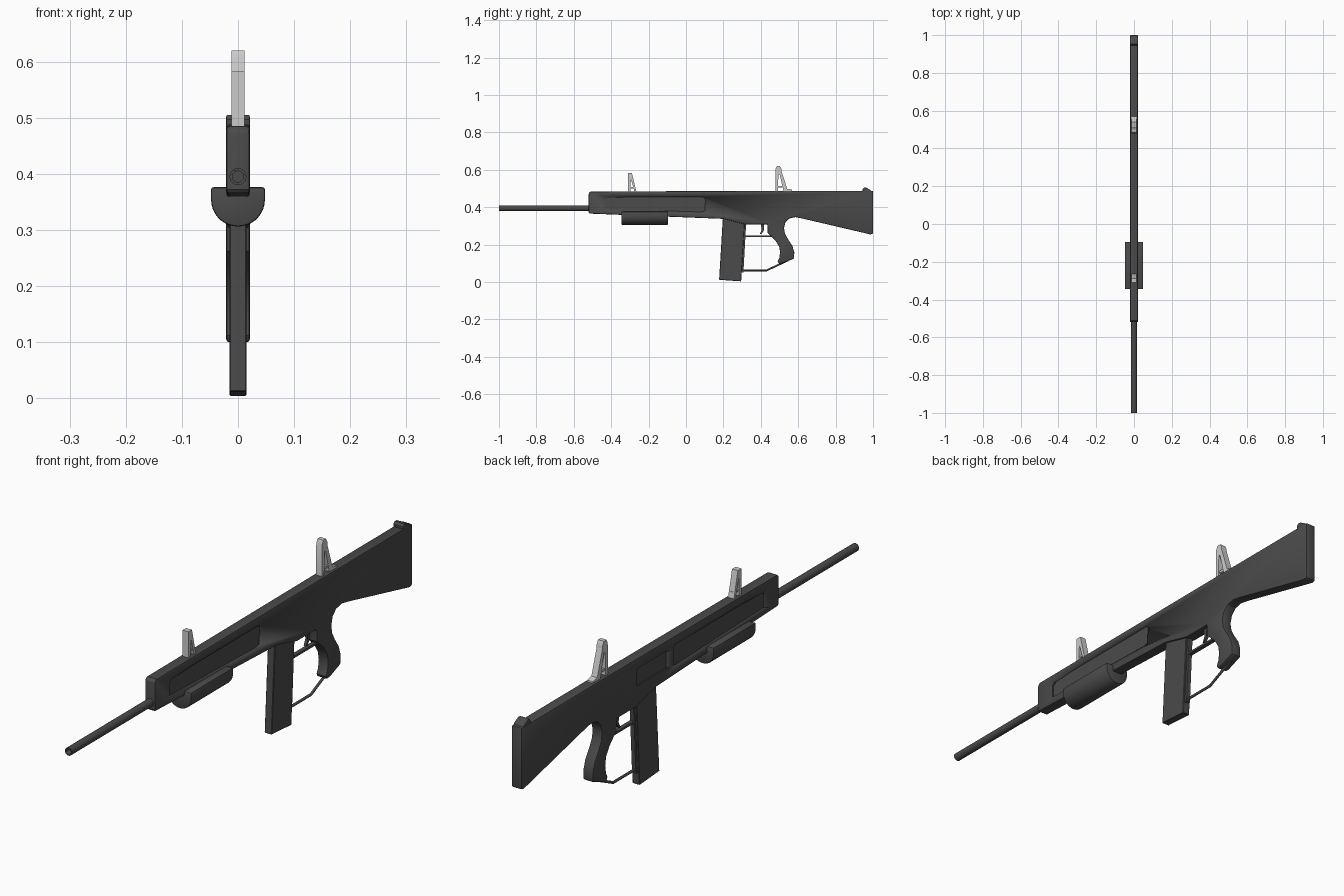
import bpy, bmesh, math
from mathutils import Vector

if "Cube" in bpy.data.objects:
    bpy.data.objects.remove(bpy.data.objects["Cube"])


def material(name, v):
    m = bpy.data.materials.new(name)
    m.diffuse_color = (v, v, v, 1)
    m.use_nodes = True
    m.node_tree.nodes["Principled BSDF"].inputs["Base Color"].default_value = m.diffuse_color
    return m


DARK = material("dark_metal", 0.07)
LIGHT = material("light_metal", 0.6)


def finish(ob, mat, bevel=0.0, segments=2):
    ob.data.materials.append(mat)
    bpy.ops.object.select_all(action='DESELECT')
    bpy.context.view_layer.objects.active = ob
    ob.select_set(True)
    if bevel:
        b = ob.modifiers.new("bevel", 'BEVEL')
        b.width, b.segments = bevel, segments
        b.limit_method, b.angle_limit = 'ANGLE', math.radians(50)
        bpy.ops.object.modifier_apply(modifier="bevel")
    bpy.ops.object.shade_smooth_by_angle(angle=math.radians(30))
    return ob


def extrude(name, points, x0, x1, mat=DARK, bevel=0.0, segments=2):
    """Solid from a side profile of (y, z) points, extruded from x0 to x1."""
    bm = bmesh.new()
    face = bm.faces.new([bm.verts.new((x0, y, z)) for y, z in points])
    new = bmesh.ops.extrude_face_region(bm, geom=[face])["geom"]
    bmesh.ops.translate(bm, vec=(x1 - x0, 0, 0),
                        verts=[v for v in new if isinstance(v, bmesh.types.BMVert)])
    bmesh.ops.recalc_face_normals(bm, faces=bm.faces)
    me = bpy.data.meshes.new(name)
    bm.to_mesh(me)
    bm.free()
    ob = bpy.data.objects.new(name, me)
    bpy.context.collection.objects.link(ob)
    return finish(ob, mat, bevel, segments)


def boolean_cut(ob, cutter):
    m = ob.modifiers.new("cut", 'BOOLEAN')
    m.operation, m.object, m.solver = 'DIFFERENCE', cutter, 'EXACT'
    bpy.context.view_layer.objects.active = ob
    bpy.ops.object.modifier_apply(modifier="cut")
    bpy.data.objects.remove(cutter)


def rod(name, points, radius):
    cu = bpy.data.curves.new(name, 'CURVE')
    cu.dimensions, cu.bevel_depth, cu.bevel_resolution = '3D', radius, 2
    cu.use_fill_caps = True
    sp = cu.splines.new('POLY')
    sp.points.add(len(points) - 1)
    for p, (y, z) in zip(sp.points, points):
        p.co = (0, y, z, 1)
    ob = bpy.data.objects.new(name, cu)
    bpy.context.collection.objects.link(ob)
    cu.materials.append(DARK)
    return ob


# receiver, grip and stock as one profile
W = 0.021
body = extrude("body", [
    (-0.52, 0.372), (-0.515, 0.366), (0.20, 0.338), (0.32, 0.308), (0.435, 0.308),
    (0.437, 0.262), (0.455, 0.245), (0.478, 0.222), (0.498, 0.19), (0.503, 0.16),
    (0.499, 0.13), (0.490, 0.112), (0.495, 0.100), (0.512, 0.100), (0.578, 0.125),
    (0.579, 0.16), (0.568, 0.195), (0.545, 0.23), (0.529, 0.26), (0.524, 0.29),
    (0.532, 0.32), (0.552, 0.340), (0.585, 0.347), (0.63, 0.338), (0.985, 0.255),
    (1.0, 0.258), (1.0, 0.488), (0.50, 0.488), (-0.51, 0.484), (-0.52, 0.476)],
    -W, W, bevel=0.005)

# sunken side panels
long_panel = [(-0.435, 0.39), (0.08, 0.375), (0.10, 0.38), (0.105, 0.445),
              (0.09, 0.455), (-0.30, 0.455), (-0.42, 0.45), (-0.435, 0.44)]
port_panel = [(0.14, 0.385), (0.32, 0.385), (0.32, 0.45), (0.14, 0.45)]
for name, prof, sides in (("long", long_panel, (-1, 1)), ("port", port_panel, (-1,))):
    for s in sides:
        boolean_cut(body, extrude(name + "_cutter", prof, s * (W - 0.005), s * (W + 0.02)))

# raised lip at the top of the butt
extrude("butt_lip", [(0.945, 0.475), (0.945, 0.497), (0.952, 0.505), (0.963, 0.505),
                     (0.985, 0.493), (0.998, 0.475)], -W, W, bevel=0.003)

# barrel with open bore
AXIS_Z = 0.395
for name, r, y0, y1 in (("barrel", 0.015, -1.0, -0.5), ("bore_cutter", 0.010, -1.02, -0.92)):
    bpy.ops.mesh.primitive_cylinder_add(vertices=24, radius=r, depth=y1 - y0,
                                        location=(0, (y0 + y1) / 2, AXIS_Z),
                                        rotation=(math.pi / 2, 0, 0))
    ob = bpy.context.object
    ob.name = name
    finish(ob, DARK)
boolean_cut(bpy.data.objects["barrel"], bpy.data.objects["bore_cutter"])

# half-round fore grip under the receiver
R, ZC = 0.048, 0.354
bm = bmesh.new()
arc = [(R * math.cos(a), ZC + R * math.sin(a))
       for a in (-math.pi * i / 18 for i in range(19))]
ring = [(R, 0.376)] + arc + [(-R, 0.376)]
face = bm.faces.new([bm.verts.new((x, -0.345, z)) for x, z in ring])
new = bmesh.ops.extrude_face_region(bm, geom=[face])["geom"]
bmesh.ops.translate(bm, vec=Vector((0, 0.25, 0)),
                    verts=[v for v in new if isinstance(v, bmesh.types.BMVert)])
bmesh.ops.recalc_face_normals(bm, faces=bm.faces)
me = bpy.data.meshes.new("fore_grip")
bm.to_mesh(me)
bm.free()
fore = bpy.data.objects.new("fore_grip", me)
bpy.context.collection.objects.link(fore)
finish(fore, DARK, 0.004)

# magazine with a narrow rear spine
extrude("magazine", [(0.198, 0.36), (0.177, 0.012), (0.295, 0.004), (0.316, 0.36)],
        -0.015, 0.015, bevel=0.002, segments=1)
extrude("magazine_spine", [(0.295, 0.34), (0.285, 0.05), (0.307, 0.05), (0.323, 0.34)],
        -0.008, 0.008)

# trigger, trigger guard and lower rod
extrude("trigger", [(0.398, 0.315), (0.405, 0.28), (0.394, 0.257), (0.402, 0.256),
                    (0.416, 0.275), (0.418, 0.315)], -0.005, 0.005)
extrude("trigger_guard", [(0.305, 0.242), (0.47, 0.242), (0.46, 0.25), (0.305, 0.25)],
        -0.008, 0.008)
rod("lower_rod", [(0.295, 0.062), (0.43, 0.062), (0.545, 0.116)], 0.005)

# sights: upright post, sloping brace and small cross bar
S = 0.012
extrude("front_sight_post", [(-0.31, 0.475), (-0.31, 0.582), (-0.289, 0.582),
                             (-0.295, 0.55), (-0.297, 0.475)], -S, S, LIGHT)
extrude("front_sight_brace", [(-0.297, 0.56), (-0.289, 0.582), (-0.263, 0.475),
                              (-0.273, 0.475)], -S, S, LIGHT)
extrude("front_sight_bar", [(-0.30, 0.50), (-0.30, 0.508), (-0.27, 0.508),
                            (-0.27, 0.50)], -S * 0.6, S * 0.6, LIGHT)
extrude("rear_sight_post", [(0.477, 0.475), (0.479, 0.605), (0.486, 0.62), (0.502, 0.62),
                            (0.51, 0.605), (0.51, 0.58), (0.494, 0.575), (0.491, 0.475)],
        -S, S, LIGHT)
extrude("rear_sight_brace", [(0.498, 0.585), (0.51, 0.595), (0.541, 0.499), (0.567, 0.494),
                             (0.568, 0.475), (0.525, 0.475)], -S, S, LIGHT)
extrude("rear_sight_bar", [(0.488, 0.505), (0.488, 0.514), (0.53, 0.514),
                           (0.53, 0.505)], -S * 0.6, S * 0.6, LIGHT)
